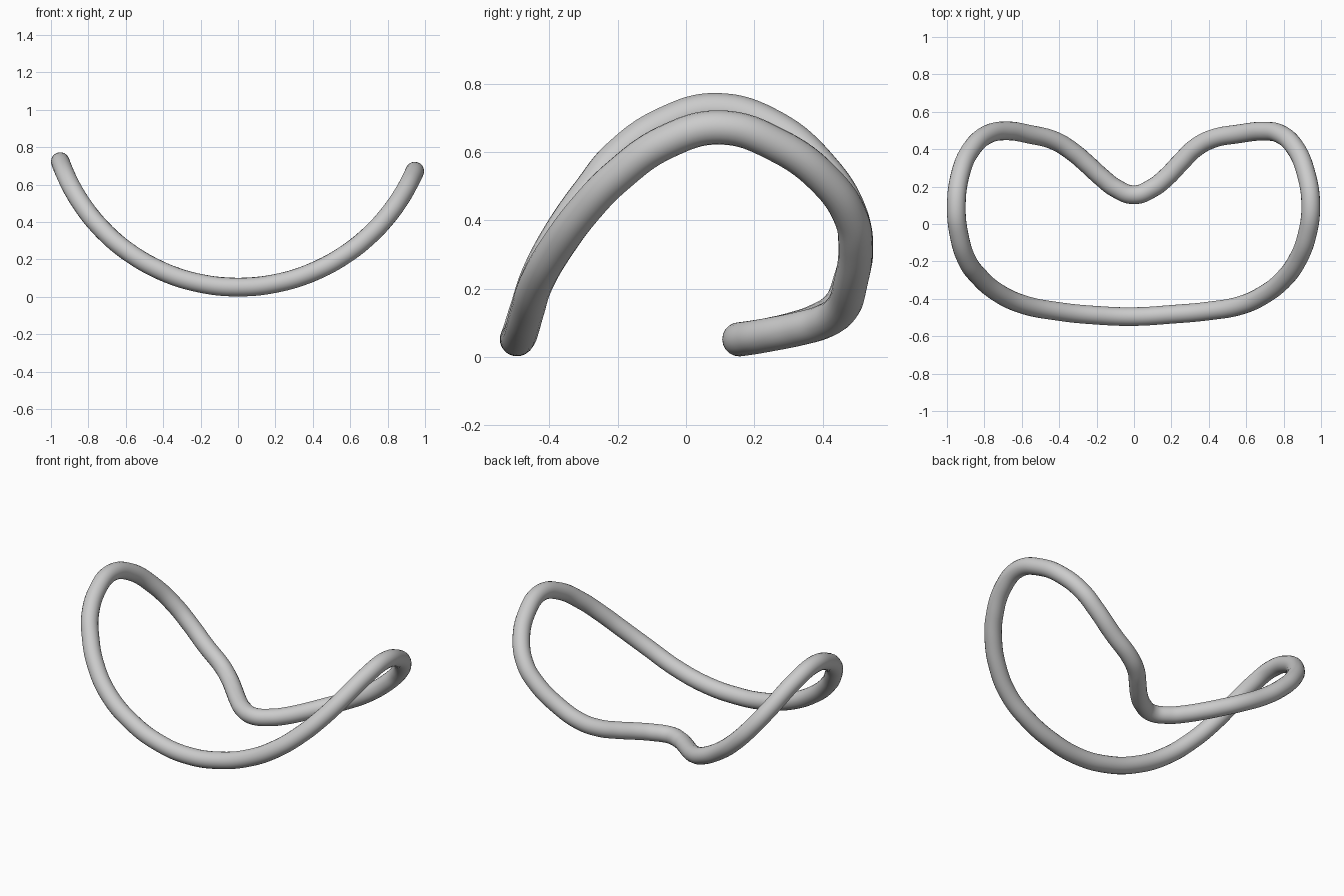
import bpy
import math

if "Cube" in bpy.data.objects:
    bpy.data.objects.remove(bpy.data.objects["Cube"])

TUBE = 0.05

# Plan outline of each half, from the back notch round to the front bar
right = [(0.10, 0.193), (0.17, 0.247), (0.25, 0.33), (0.32, 0.40), (0.41, 0.452),
         (0.56, 0.482), (0.70, 0.496), (0.78, 0.482), (0.86, 0.41), (0.92, 0.27),
         (0.945, 0.10), (0.925, -0.06), (0.87, -0.20), (0.80, -0.295),
         (0.70, -0.375), (0.57, -0.435), (0.40, -0.465), (0.20, -0.483)]
left = [(0.10, 0.193), (0.17, 0.247), (0.25, 0.32), (0.32, 0.38), (0.42, 0.443),
        (0.56, 0.48), (0.68, 0.498), (0.78, 0.48), (0.87, 0.40), (0.93, 0.26),
        (0.95, 0.09), (0.935, -0.06), (0.89, -0.20), (0.83, -0.28),
        (0.745, -0.356), (0.60, -0.428), (0.40, -0.468), (0.20, -0.488)]
outline = ([(0, 0.156)] + right + [(0, -0.495)]
           + [(-x, y) for x, y in reversed(left)])


def height(x):
    # The whole loop is bent along an arc, slightly tighter on the left
    r = 1.03 if x >= 0 else 1.008
    return 0.052 + r - math.sqrt(r * r - x * x)


# Closed round tube
curve = bpy.data.curves.new("bent_tube_loop", "CURVE")
curve.dimensions = "3D"
curve.bevel_depth = TUBE
curve.bevel_resolution = 8
curve.resolution_u = 8
spline = curve.splines.new("BEZIER")
spline.bezier_points.add(len(outline) - 1)
spline.use_cyclic_u = True
for point, (x, y) in zip(spline.bezier_points, outline):
    point.co = (x, y, height(x))
    point.handle_left_type = point.handle_right_type = "AUTO"

loop = bpy.data.objects.new("bent_tube_loop", curve)
bpy.context.collection.objects.link(loop)
bpy.context.view_layer.objects.active = loop
loop.select_set(True)
bpy.ops.object.convert(target="MESH")
bpy.ops.object.shade_smooth()
